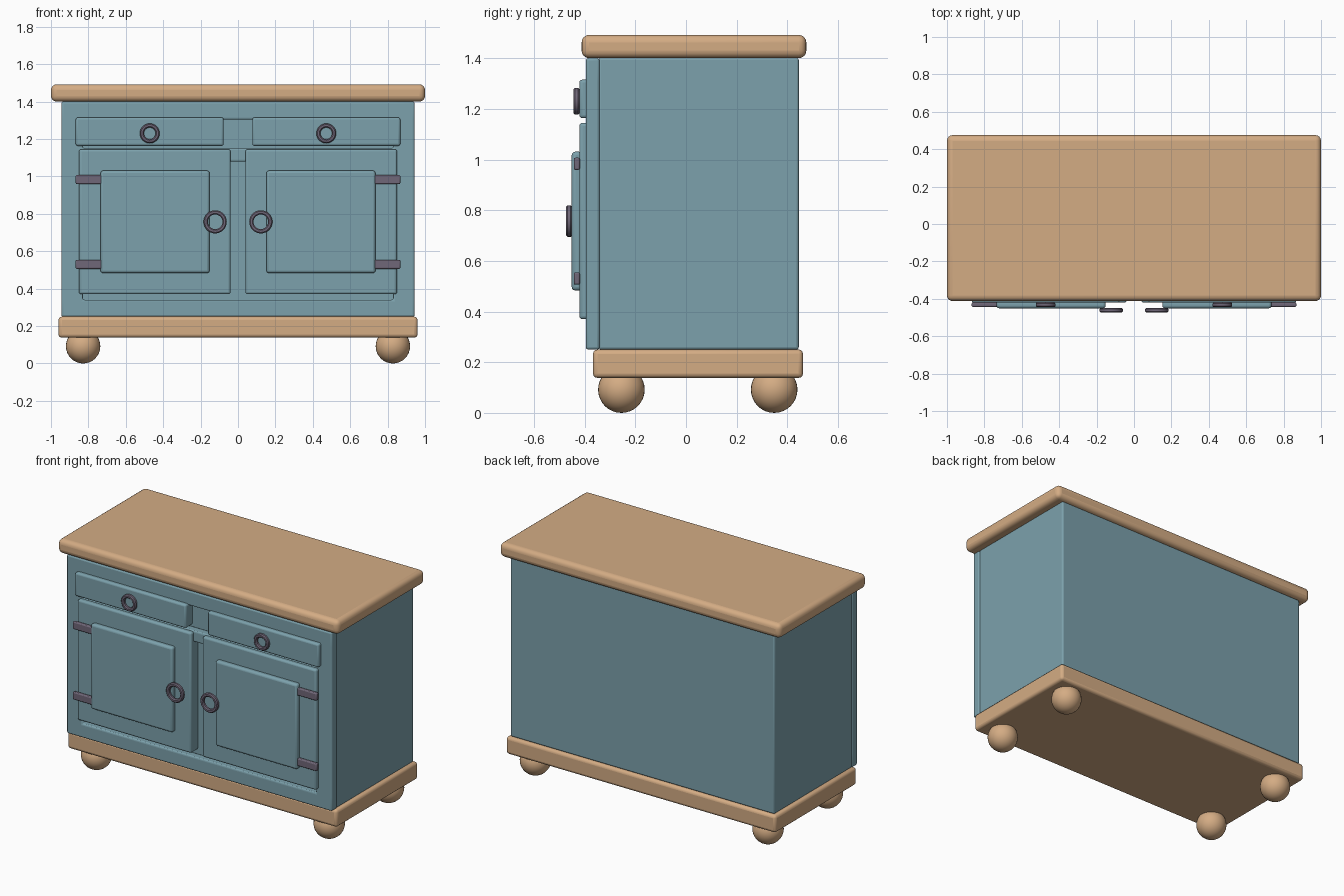
import bpy, bmesh, math
from mathutils import Matrix

if "Cube" in bpy.data.objects:
    bpy.data.objects.remove(bpy.data.objects["Cube"])


def material(name, rgb):
    def lin(c):
        c /= 255
        return c / 12.92 if c <= 0.04045 else ((c + 0.055) / 1.055) ** 2.4
    m = bpy.data.materials.new(name)
    m.diffuse_color = (*[lin(c) for c in rgb], 1)
    m.use_nodes = True
    m.node_tree.nodes["Principled BSDF"].inputs["Base Color"].default_value = m.diffuse_color
    return m


WOOD = material("tan wood", (212, 172, 132))
BLUE = material("blue paint", (124, 161, 172))
METAL = material("dark metal", (112, 103, 120))


def finish(name, bm, mat, bevel=0.0, segments=3):
    bmesh.ops.recalc_face_normals(bm, faces=bm.faces)
    me = bpy.data.meshes.new(name)
    bm.to_mesh(me)
    bm.free()
    me.materials.append(mat)
    ob = bpy.data.objects.new(name, me)
    bpy.context.collection.objects.link(ob)
    if bevel:
        mod = ob.modifiers.new("rounded edges", 'BEVEL')
        mod.width = bevel
        mod.segments = segments
        mod.limit_method = 'ANGLE'
    bpy.ops.object.select_all(action='DESELECT')
    ob.select_set(True)
    bpy.context.view_layer.objects.active = ob
    bpy.ops.object.shade_smooth_by_angle(angle=math.radians(35))
    return ob


def box(name, x, y, z, mat, bevel, segments=3):
    bm = bmesh.new()
    bmesh.ops.create_cube(bm, size=1)
    for v in bm.verts:
        for i, (a, b) in enumerate((x, y, z)):
            v.co[i] = a if v.co[i] < 0 else b
    return finish(name, bm, mat, bevel, segments)


def ring(name, x, z, outer, inner, y0, y1):
    # rounded rectangular section swept around the y axis
    c = 0.006
    prof = [(inner, y0 + c), (inner + c, y0), (outer - c, y0), (outer, y0 + c),
            (outer, y1 - c), (outer - c, y1), (inner + c, y1), (inner, y1 - c)]
    n = 32
    bm = bmesh.new()
    loops = []
    for i in range(n):
        a = 2 * math.pi * i / n
        loops.append([bm.verts.new((x + r * math.cos(a), y, z + r * math.sin(a))) for r, y in prof])
    for i in range(n):
        p, q = loops[i], loops[(i + 1) % n]
        for k in range(8):
            j = (k + 1) % 8
            bm.faces.new((p[k], p[j], q[j], q[k]))
    return finish(name, bm, METAL)


# carcass
box("top_board", (-1, 1), (-0.412, 0.475), (1.40, 1.492), WOOD, 0.03, 4)
box("body", (-0.94, 0.94), (-0.345, 0.445), (0.25, 1.402), BLUE, 0.01)
box("plinth", (-0.96, 0.96), (-0.367, 0.462), (0.138, 0.25), WOOD, 0.018)

# face frame: a grid of cells with the drawer and door openings left out
xs = [-0.944, -0.83, 0.83, 0.944]
zs = [0.25, 0.34, 1.08, 1.15, 1.305, 1.40]
bm = bmesh.new()
grid = [[bm.verts.new((x, -0.395, z)) for z in zs] for x in xs]
for i in range(3):
    for k in range(5):
        if i == 1 and k in (1, 3):
            continue
        bm.faces.new((grid[i][k], grid[i + 1][k], grid[i + 1][k + 1], grid[i][k + 1]))
ext = bmesh.ops.extrude_face_region(bm, geom=bm.faces[:], use_keep_orig=True)
for v in ext["geom"]:
    if isinstance(v, bmesh.types.BMVert):
        v.co.y = -0.341
finish("face_frame", bm, BLUE, 0.01)

# mirrored fronts, hardware and feet
for s, side in ((-1, "left"), (1, "right")):
    def span(a, b):
        return tuple(sorted((s * a, s * b)))
    box(f"{side}_drawer", span(0.077, 0.868), (-0.421, -0.343), (1.163, 1.315), BLUE, 0.012)
    box(f"{side}_door", span(0.04, 0.85), (-0.421, -0.343), (0.37, 1.145), BLUE, 0.012)
    box(f"{side}_door_panel", span(0.152, 0.735), (-0.451, -0.41), (0.483, 1.031), BLUE, 0.014)
    for z, level in ((0.983, "upper"), (0.53, "lower")):
        box(f"{side}_{level}_hinge", span(0.72, 0.868), (-0.443, -0.419), (z - 0.024, z + 0.024), METAL, 0.006, 2)
    ring(f"{side}_drawer_pull", s * 0.472, 1.23, 0.053, 0.031, -0.444, -0.42)
    ring(f"{side}_door_pull", s * 0.122, 0.757, 0.062, 0.039, -0.474, -0.449)
    for y, end in ((-0.255, "front"), (0.348, "back")):
        bm = bmesh.new()
        bmesh.ops.create_uvsphere(bm, u_segments=32, v_segments=16, radius=0.092,
                                  matrix=Matrix.Translation((s * 0.828, y, 0.092)))
        finish(f"{side}_{end}_foot", bm, WOOD)
